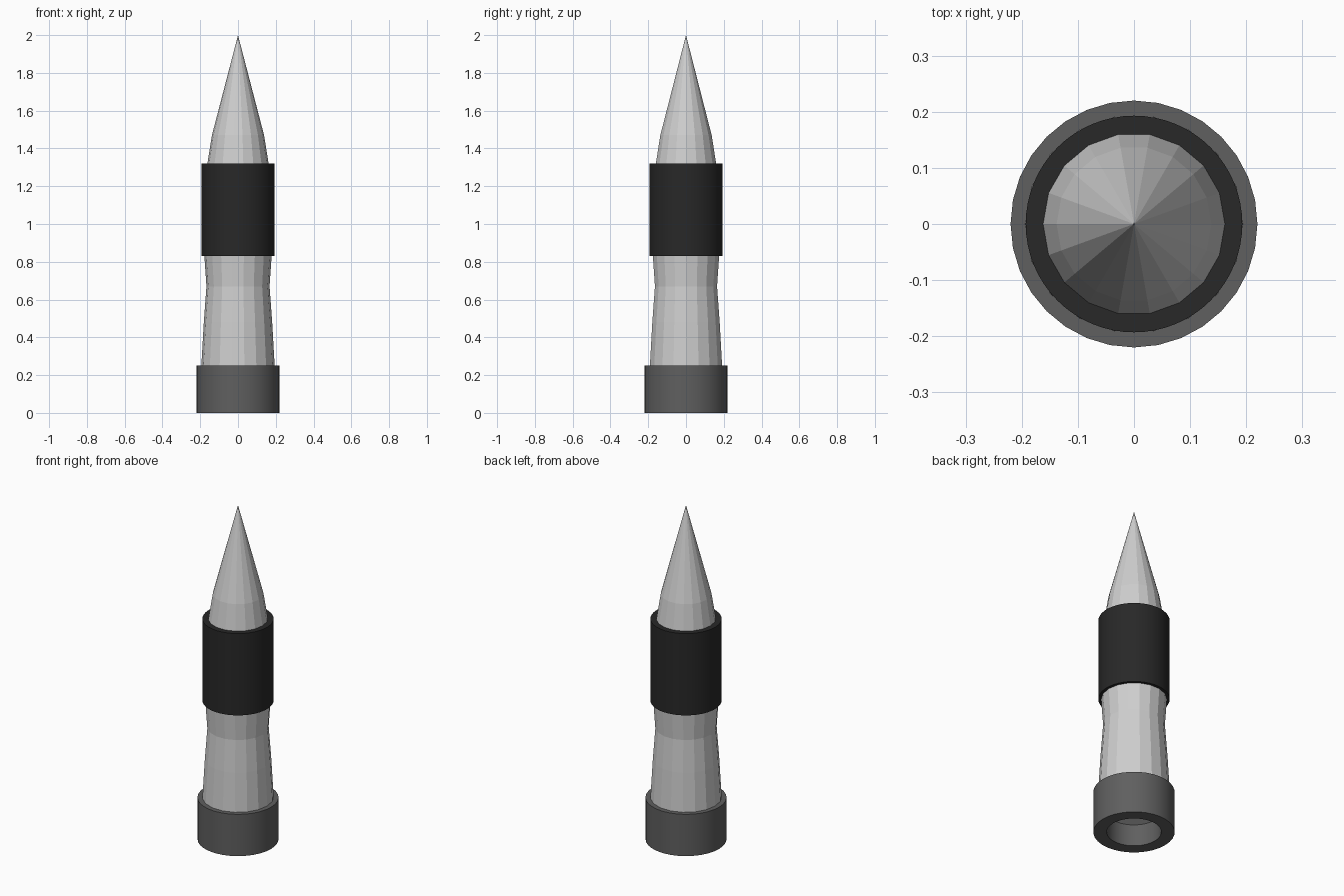
import bpy
import bmesh
from math import cos, sin, tau, radians

cube = bpy.data.objects.get("Cube")
if cube:
    bpy.data.objects.remove(cube, do_unlink=True)


def material(name, value):
    mat = bpy.data.materials.new(name)
    mat.use_nodes = True
    colour = (value, value, value, 1)
    mat.diffuse_color = colour
    mat.node_tree.nodes["Principled BSDF"].inputs["Base Color"].default_value = colour
    return mat


def lathe(name, profile, sides, mat, closed=False, smooth=False):
    """Spin (radius, height) points about z; zero radius makes a tip, open ends are capped."""
    bm = bmesh.new()
    rings = []
    for r, z in profile:
        count = sides if r else 1
        ring = [bm.verts.new((r * cos(tau * i / sides), r * sin(tau * i / sides), z))
                for i in range(count)]
        rings.append(ring)
    pairs = list(zip(rings, rings[1:]))
    if closed:
        pairs.append((rings[-1], rings[0]))
    for low, high in pairs:
        for i in range(sides):
            j = (i + 1) % sides
            if len(high) == 1:
                bm.faces.new((low[i], low[j], high[0]))
            else:
                bm.faces.new((low[i], low[j], high[j], high[i]))
    if not closed:
        for ring in (rings[0], rings[-1]):
            if len(ring) > 1:
                bm.faces.new(ring)
    bmesh.ops.recalc_face_normals(bm, faces=bm.faces)
    mesh = bpy.data.meshes.new(name)
    bm.to_mesh(mesh)
    bm.free()
    mesh.materials.append(mat)
    obj = bpy.data.objects.new(name, mesh)
    bpy.context.collection.objects.link(obj)
    if smooth:
        bpy.ops.object.select_all(action='DESELECT')
        obj.select_set(True)
        bpy.context.view_layer.objects.active = obj
        bpy.ops.object.shade_smooth_by_angle(angle=radians(30))
    return obj


def tube(name, outer, inner, bottom, top, sides, mat):
    profile = [(outer, bottom), (outer, top), (inner, top), (inner, bottom)]
    return lathe(name, profile, sides, mat, closed=True, smooth=True)


light_metal = material("light grey metal", 0.62)
dark_metal = material("dark grey metal", 0.115)
black = material("black rubber", 0.021)

# Faceted waisted body running up into the pointed tip
lathe("pointed_body", [(0.198, 0.13), (0.194, 0.25), (0.181, 0.48), (0.167, 0.67),
                       (0.178, 0.83), (0.184, 1.0), (0.178, 1.2), (0.162, 1.32),
                       (0.138, 1.47), (0, 2.0)], 18, light_metal)

# Black grip sleeve around the upper body
tube("grip_sleeve", 0.193, 0.15, 0.83, 1.32, 64, black)

# Hollow collar at the foot
tube("base_collar", 0.22, 0.148, 0, 0.25, 32, dark_metal)
